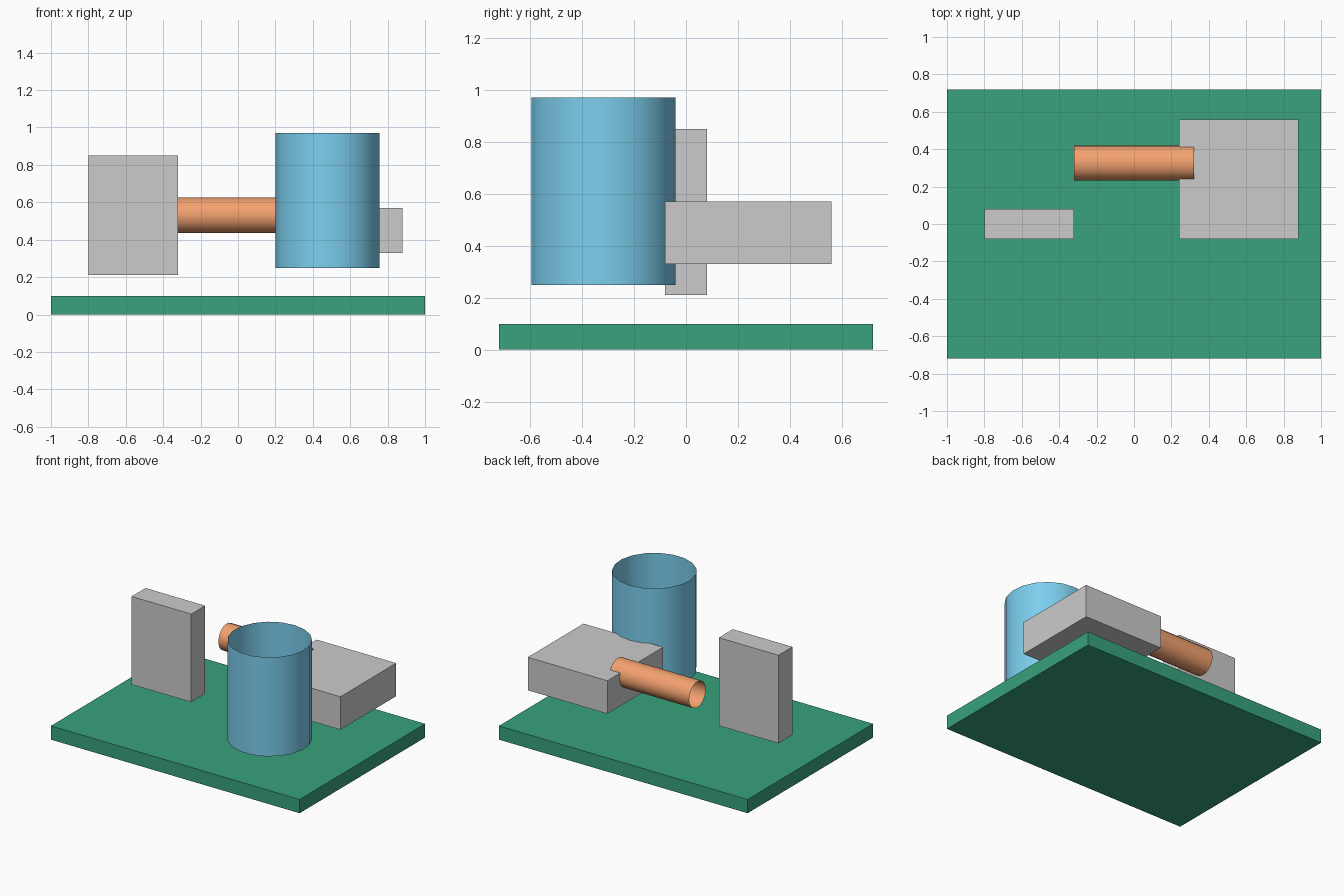
import bpy, bmesh, math
from mathutils import Matrix, Vector

if "Cube" in bpy.data.objects:
    bpy.data.objects.remove(bpy.data.objects["Cube"])


def material(name, color):
    m = bpy.data.materials.new(name)
    m.diffuse_color = (*color, 1)
    m.use_nodes = True
    m.node_tree.nodes["Principled BSDF"].inputs["Base Color"].default_value = m.diffuse_color
    return m


def make_object(name, bm, mat=None):
    mesh = bpy.data.meshes.new(name)
    bm.to_mesh(mesh)
    bm.free()
    obj = bpy.data.objects.new(name, mesh)
    bpy.context.collection.objects.link(obj)
    if mat:
        mesh.materials.append(mat)
    return obj


def box(name, lo, hi, mat=None):
    lo, hi = Vector(lo), Vector(hi)
    bm = bmesh.new()
    bmesh.ops.create_cube(bm, size=1, matrix=Matrix.Translation((lo + hi) / 2)
                          @ Matrix.Diagonal((*(hi - lo), 1)))
    return make_object(name, bm, mat)


def open_tube(name, center, radius, length, axis, mat, sides=20):
    # Single-walled tube, open at both ends
    turn = Matrix.Rotation(math.pi / 2, 4, 'Y') if axis == 'X' else Matrix.Identity(4)
    bm = bmesh.new()
    bmesh.ops.create_cone(bm, cap_ends=False, segments=sides, radius1=radius,
                          radius2=radius, depth=length,
                          matrix=Matrix.Translation(center) @ turn)
    for f in bm.faces:
        f.smooth = True
    return make_object(name, bm, mat)


green = material("green", (0.04, 0.36, 0.2))
blue = material("blue", (0.2, 0.62, 0.85))
orange = material("orange", (0.9, 0.36, 0.16))

# Base board
box("base_board", (-1, -0.72, 0), (1, 0.72, 0.10), green)

# Floating grey blocks
box("upright_block", (-0.80, -0.08, 0.21), (-0.32, 0.08, 0.85))
box("flat_block", (0.24, -0.08, 0.33), (0.88, 0.56, 0.57))

# Open tubes
open_tube("upright_tube", (0.479, -0.32, 0.61), 0.279, 0.72, 'Z', blue, 19)
open_tube("lying_tube", (0, 0.326, 0.531), 0.095, 0.64, 'X', orange, 19)
